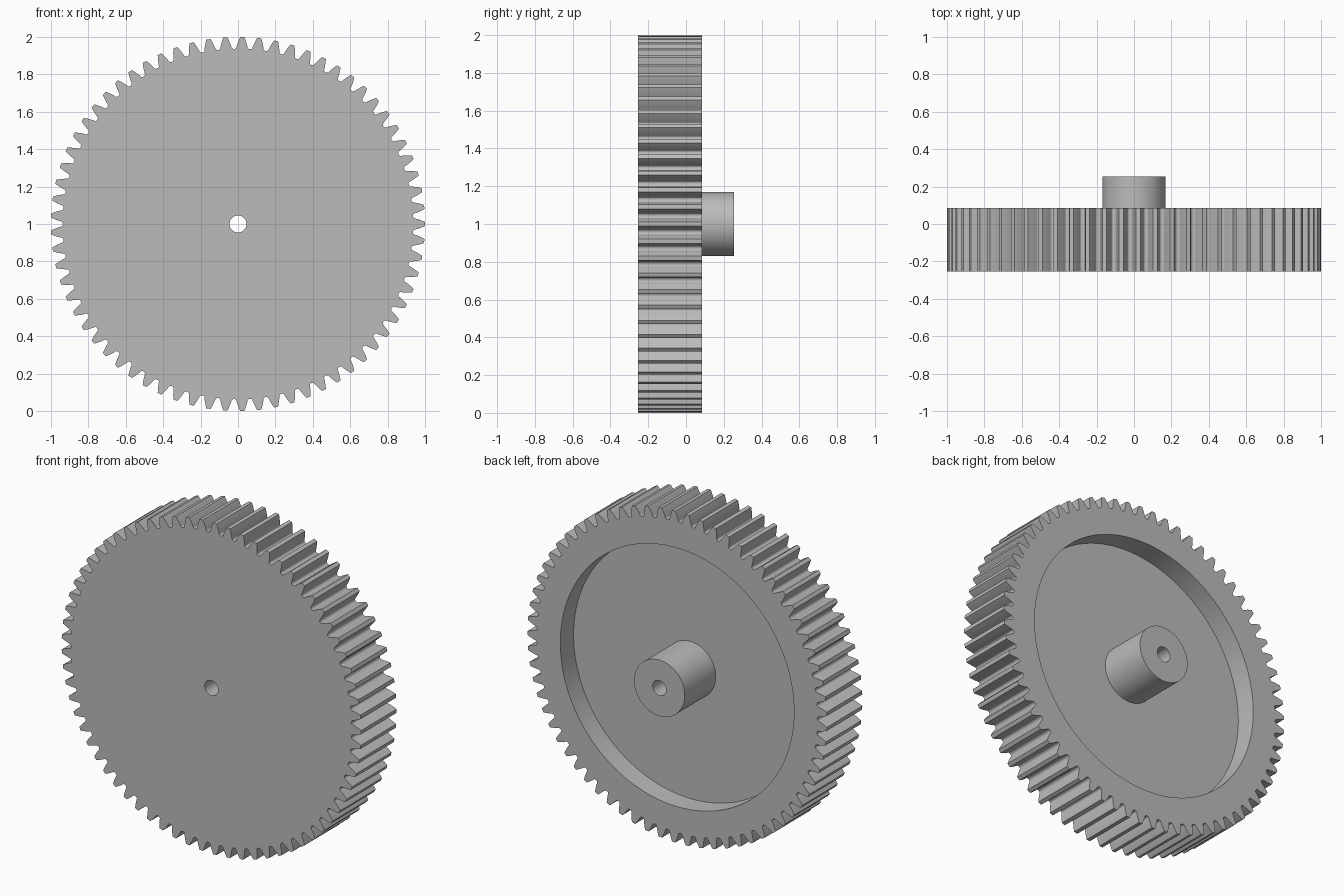
import bpy
import bmesh
from math import pi, sin, cos, tan, acos, radians

cube = bpy.data.objects.get("Cube")
if cube:
    bpy.data.objects.remove(cube)

# Spur gear proportions, scaled so the tip radius is one unit
TEETH = 69
MODULE = 2 / (TEETH + 2)
PITCH_R = MODULE * TEETH / 2
BASE_R = PITCH_R * cos(radians(20))
TIP_R = 1.0
ROOT_R = PITCH_R - 1.25 * MODULE
STEP = 2 * pi / TEETH

FRONT = -9 * MODULE
BACK = 3 * MODULE
HUB_END = 9 * MODULE
FLOOR = BACK - 4.5 * MODULE
RECESS_R = 0.78
HUB_R = 6 * MODULE
BORE_R = 0.045

grey = bpy.data.materials.new("plain grey")
grey.use_nodes = True
COLOUR = (0.5, 0.5, 0.5, 1)
grey.diffuse_color = COLOUR
grey.node_tree.nodes["Principled BSDF"].inputs["Base Color"].default_value = COLOUR


def involute(a):
    return tan(a) - a


def half_angle(r):
    """Half of the tooth's angular thickness at radius r."""
    return pi / (2 * TEETH) + involute(radians(20)) - involute(acos(BASE_R / r))


def tooth_points():
    """One tooth from root centre to just before the next root centre."""
    start = ROOT_R + 0.3 * MODULE
    gap = STEP / 2 - half_angle(start)
    side = [(STEP / 2 - gap * sin(a), start - (start - ROOT_R) * cos(a))
            for a in (0, pi / 8, pi / 4, 3 * pi / 8)]
    side += [(half_angle(r), r)
             for r in (start + (TIP_R - start) * i / 5 for i in range(6))]
    rising = [(-a, r) for a, r in side]
    return rising + [(0, TIP_R)] + side[:0:-1]


outline = [(i * STEP + a, r) for i in range(TEETH) for a, r in tooth_points()]


def ring_solid(name, sections):
    """Join rings along y; a radius of None means the toothed outline."""
    bm = bmesh.new()
    rings = []
    for radius, y in sections:
        rings.append([bm.verts.new(((radius or r) * cos(a), y, 1 + (radius or r) * sin(a)))
                      for a, r in outline])
    count = len(outline)
    for a, b in zip(rings, rings[1:]):
        for i in range(count):
            j = (i + 1) % count
            bm.faces.new((a[i], a[j], b[j], b[i]))
    mesh = bpy.data.meshes.new(name)
    bm.to_mesh(mesh)
    bm.free()
    mesh.materials.append(grey)
    obj = bpy.data.objects.new(name, mesh)
    bpy.context.collection.objects.link(obj)
    bpy.ops.object.select_all(action='DESELECT')
    obj.select_set(True)
    bpy.context.view_layer.objects.active = obj
    bpy.ops.object.shade_smooth_by_angle(angle=radians(30))
    return obj


# Toothed wheel: front face, teeth, rim, recess wall and recess floor
ring_solid("toothed_wheel", [
    (BORE_R, FRONT), (None, FRONT), (None, BACK),
    (RECESS_R, BACK), (RECESS_R, FLOOR), (HUB_R, FLOOR)])

# Hub with the shaft bore running through to the front face
ring_solid("hub", [
    (HUB_R, FLOOR), (HUB_R, HUB_END), (BORE_R, HUB_END), (BORE_R, FRONT)])
